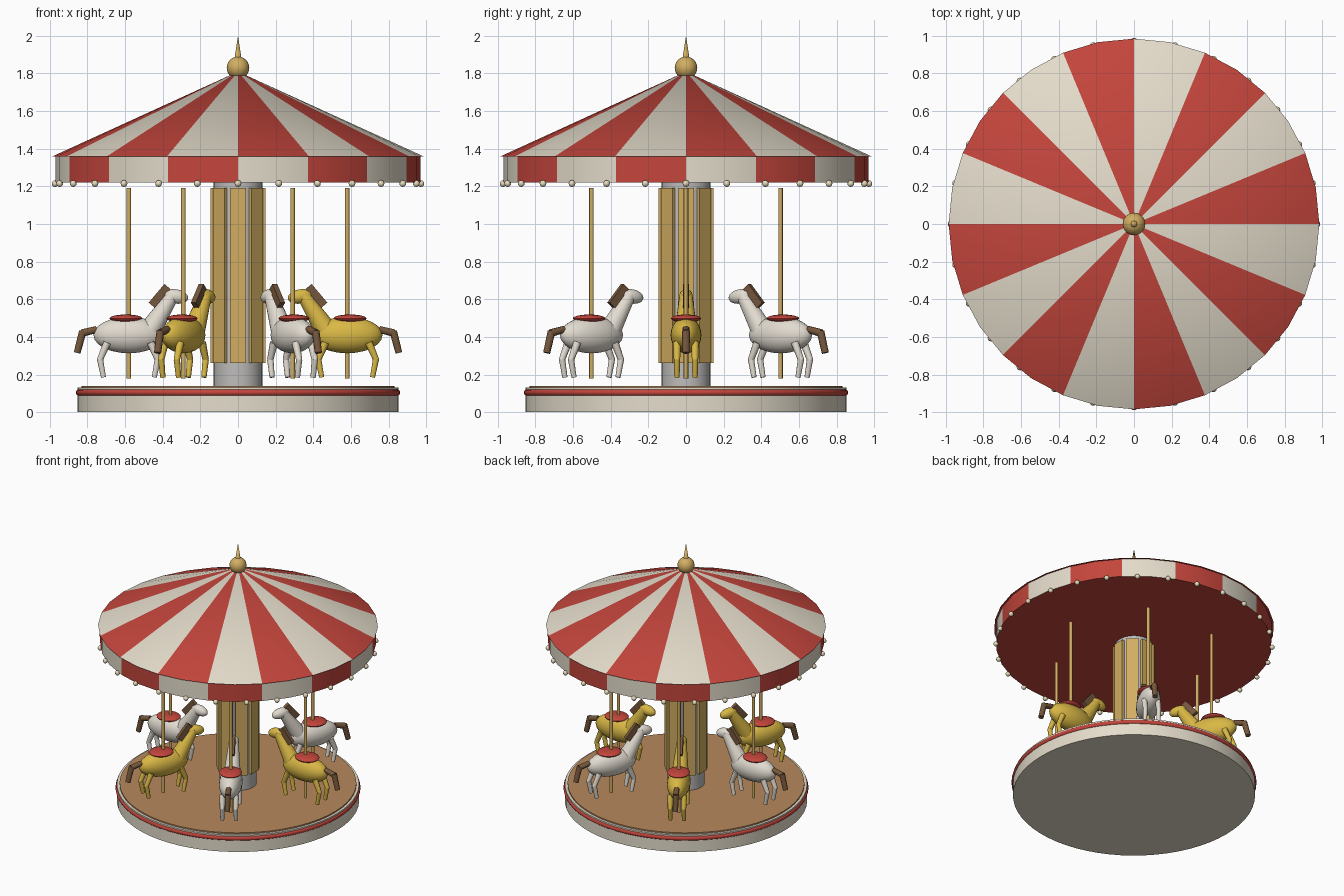
import bpy, bmesh, math
from mathutils import Matrix, Vector

cube = bpy.data.objects.get("Cube")
if cube:
    bpy.data.objects.remove(cube, do_unlink=True)


def material(name, rgb):
    m = bpy.data.materials.new(name)
    m.use_nodes = True
    m.diffuse_color = (*rgb, 1)
    m.node_tree.nodes["Principled BSDF"].inputs["Base Color"].default_value = (*rgb, 1)
    return m


RED = material("red", (0.55, 0.06, 0.045))
CREAM = material("cream", (0.78, 0.72, 0.60))
GOLD = material("gold", (0.64, 0.42, 0.12))
YELLOW = material("yellow_coat", (0.70, 0.48, 0.06))
WHITE = material("white_coat", (0.76, 0.71, 0.63))
BROWN = material("brown_hair", (0.18, 0.095, 0.045))
WOOD = material("wood", (0.47, 0.25, 0.11))
GREY = material("light_grey", (0.52, 0.51, 0.50))
BULB = material("bulb", (0.80, 0.71, 0.50))


def finish(bm, name, *mats):
    """Turn a bmesh into an object with smooth faces and sharp creases."""
    bmesh.ops.recalc_face_normals(bm, faces=bm.faces)
    mesh = bpy.data.meshes.new(name)
    bm.to_mesh(mesh)
    bm.free()
    for m in mats:
        mesh.materials.append(m)
    mesh.shade_smooth()
    mesh.set_sharp_from_angle(angle=math.radians(40))
    obj = bpy.data.objects.new(name, mesh)
    bpy.context.collection.objects.link(obj)
    return obj


def add_rod(bm, a, b, r1, r2, segs=16):
    """Capped, optionally tapered rod from a to b."""
    a, b = Vector(a), Vector(b)
    d = b - a
    turn = Vector((0, 0, 1)).rotation_difference(d).to_matrix().to_4x4()
    bmesh.ops.create_cone(bm, cap_ends=True, segments=segs, radius1=r1, radius2=r2,
                          depth=d.length, matrix=Matrix.Translation((a + b) / 2) @ turn)


def add_ball(bm, centre, size, tilt=0, segs=24):
    """Ellipsoid with half-sizes, pitched about the y axis."""
    m = Matrix.Translation(centre) @ Matrix.Rotation(tilt, 4, 'Y') @ Matrix.Diagonal((*size, 1))
    bmesh.ops.create_uvsphere(bm, u_segments=segs, v_segments=segs // 2, radius=1, matrix=m)


def add_box(bm, size, m):
    bmesh.ops.create_cube(bm, size=1, matrix=m @ Matrix.Diagonal((*size, 1)))


def rod(name, mat, z0, z1, r1, r2, segs=64):
    bm = bmesh.new()
    add_rod(bm, (0, 0, z0), (0, 0, z1), r1, r2, segs)
    return finish(bm, name, mat)


def striped(obj, first):
    """Sixteen alternating stripes on the side faces; flat caps stay red."""
    for p in obj.data.polygons:
        if abs(p.normal.z) < 0.99:
            angle = math.atan2(p.center.y, p.center.x) % math.tau
            p.material_index = (int(angle / math.tau * 16) + first) % 2


# Platform
rod("platform_base", CREAM, 0, 0.13, 0.852, 0.852)
rod("deck", WOOD, 0.13, 0.14, 0.833, 0.833)
bm = bmesh.new()
rings = []
for i in range(64):
    spin = Matrix.Rotation(math.tau * i / 64, 3, 'Z')
    angles = [math.tau * j / 10 for j in range(10)]
    rings.append([bm.verts.new(spin @ Vector((0.844 + 0.018 * math.cos(t), 0, 0.104 + 0.018 * math.sin(t))))
                  for t in angles])
for i in range(64):
    for j in range(10):
        k, n = (i + 1) % 64, (j + 1) % 10
        bm.faces.new((rings[i][j], rings[k][j], rings[k][n], rings[i][n]))
finish(bm, "platform_trim", RED)

# Centre column with gold panels
rod("centre_column", GREY, 0.14, 1.22, 0.13, 0.13, 32)
bm = bmesh.new()
for i in range(8):
    m = Matrix.Rotation(math.tau * i / 8, 4, 'Z') @ Matrix.Translation((0.135, 0, 0.725))
    add_box(bm, (0.02, 0.086, 0.93), m)
finish(bm, "column_panels", GOLD)

# Canopy
roof = rod("canopy_roof", RED, 1.36, 1.81, 0.985, 0, 32)
roof.data.materials.append(CREAM)
striped(roof, 0)
valance = rod("canopy_valance", RED, 1.22, 1.36, 0.97, 0.97, 32)
valance.data.materials.append(CREAM)
striped(valance, 1)

bm = bmesh.new()
for i in range(28):
    t = math.tau * i / 28
    add_ball(bm, (0.972 * math.cos(t), 0.972 * math.sin(t), 1.215), (0.018,) * 3, segs=12)
finish(bm, "rim_bulbs", BULB)

# Finial
bm = bmesh.new()
add_ball(bm, (0, 0, 1.83), (0.06,) * 3)
finish(bm, "finial_ball", GOLD)
rod("finial_spike", GOLD, 1.87, 2.0, 0.02, 0, 16)


def horse(number, coat):
    """One mount on its pole, facing +x locally, then turned to face the column."""
    place = Matrix.Rotation(math.tau * number / 6, 4, 'Z') @ Matrix.Translation((0.58, 0, 0)) \
        @ Matrix.Rotation(math.pi, 4, 'Z')

    def part(name, mat, build):
        bm = bmesh.new()
        build(bm)
        finish(bm, f"horse_{number + 1}_{name}", mat).matrix_world = place

    def legs(bm):
        for side in (-0.048, 0.048):
            for end in (-1, 1):
                hip, knee, hoof = ((end * x, side, z) for x, z in ((0.115, 0.37), (0.153, 0.28), (0.135, 0.185)))
                add_rod(bm, hip, knee, 0.021, 0.017, 10)
                add_rod(bm, knee, hoof, 0.017, 0.014, 10)
                add_ball(bm, knee, (0.017,) * 3, segs=10)

    def tail(bm):
        add_rod(bm, (-0.17, 0, 0.44), (-0.25, 0, 0.42), 0.019, 0.021, 10)
        add_rod(bm, (-0.245, 0, 0.43), (-0.275, 0, 0.315), 0.021, 0.019, 10)

    def mane(bm):
        m = Matrix.Translation((0.163, 0, 0.618)) @ Matrix.Rotation(math.radians(-50), 4, 'Y')
        add_box(bm, (0.13, 0.03, 0.042), m)

    part("pole", GOLD, lambda bm: add_rod(bm, (0, 0, 0.18), (0, 0, 1.19), 0.012, 0.012, 12))
    part("body", coat, lambda bm: add_ball(bm, (0, 0, 0.41), (0.188, 0.082, 0.097)))
    part("neck", coat, lambda bm: add_rod(bm, (0.11, 0, 0.43), (0.235, 0, 0.625), 0.06, 0.034, 20))
    part("head", coat, lambda bm: add_ball(bm, (0.25, 0, 0.615), (0.066, 0.036, 0.038), math.radians(10)))
    part("saddle", RED, lambda bm: add_ball(bm, (-0.015, 0, 0.498), (0.088, 0.08, 0.021)))
    part("legs", coat, legs)
    part("tail", BROWN, tail)
    part("mane", BROWN, mane)


for i in range(6):
    horse(i, WHITE if i % 2 else YELLOW)
